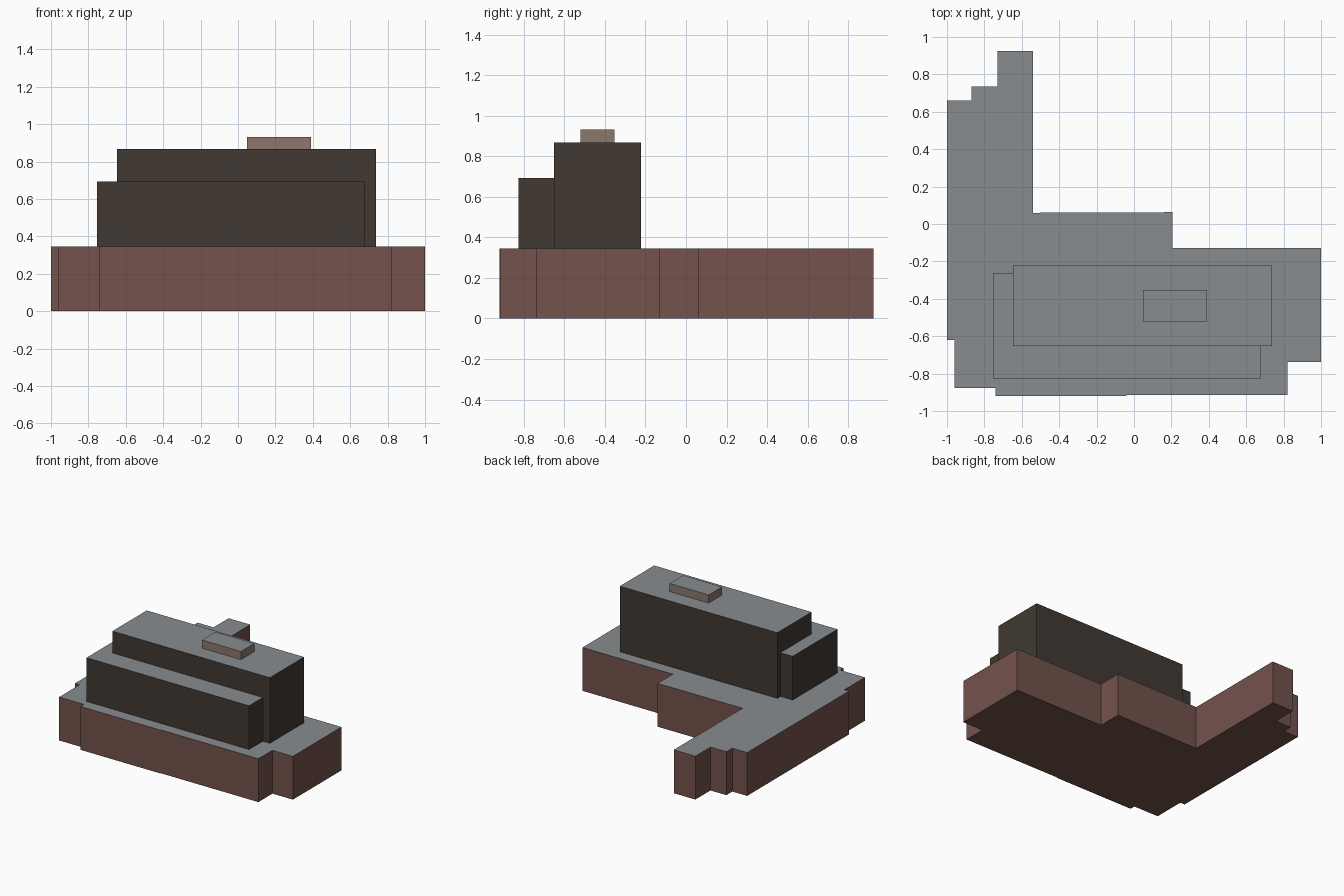
import bpy
import bmesh

if "Cube" in bpy.data.objects:
    bpy.data.objects.remove(bpy.data.objects["Cube"])


def material(name, rgb):
    """Flat material from 0-255 display values."""
    mat = bpy.data.materials.new(name)
    lin = [((c / 255 + 0.055) / 1.055) ** 2.4 for c in rgb]
    mat.diffuse_color = (*lin, 1.0)
    mat.use_nodes = True
    mat.node_tree.nodes["Principled BSDF"].inputs["Base Color"].default_value = mat.diffuse_color
    return mat


roof_grey = material("roof grey", (136, 140, 143))
brick_brown = material("brick brown", (115, 82, 76))
dark_wall = material("dark wall", (65, 57, 50))
taupe_wall = material("taupe wall", (139, 119, 109))


def block(name, outline, z0, z1, wall):
    """Extrude a plan outline; upward faces get the roof colour."""
    bm = bmesh.new()
    base = bm.faces.new([bm.verts.new((x, y, z0)) for x, y in outline])
    result = bmesh.ops.extrude_face_region(bm, geom=[base], use_keep_orig=True)
    top = [v for v in result["geom"] if isinstance(v, bmesh.types.BMVert)]
    bmesh.ops.translate(bm, verts=top, vec=(0, 0, z1 - z0))
    bmesh.ops.recalc_face_normals(bm, faces=bm.faces)
    for face in bm.faces:
        face.material_index = 1 if face.normal.z > 0.5 else 0
    mesh = bpy.data.meshes.new(name)
    bm.to_mesh(mesh)
    bm.free()
    mesh.materials.append(wall)
    mesh.materials.append(roof_grey)
    obj = bpy.data.objects.new(name, mesh)
    bpy.context.collection.objects.link(obj)
    return obj


def rect(x0, y0, x1, y1):
    return [(x0, y0), (x1, y0), (x1, y1), (x0, y1)]


# Wide ground storey with a rear wing
block("podium", [
    (-0.96, -0.877), (-0.74, -0.877), (-0.74, -0.92), (-0.04, -0.92),
    (-0.04, -0.915), (0.82, -0.915), (0.82, -0.738), (1.0, -0.738),
    (1.0, -0.128), (0.205, -0.128), (0.205, 0.063), (-0.54, 0.06),
    (-0.54, 0.925), (-0.73, 0.925), (-0.73, 0.735), (-0.87, 0.735),
    (-0.87, 0.66), (-1.0, 0.66), (-1.0, -0.62), (-0.96, -0.62),
], 0.0, 0.345, brick_brown)

# Lower step wrapping the front and left of the tower
block("lower_tier", [
    (-0.755, -0.825), (0.675, -0.825), (0.675, -0.652), (-0.648, -0.652),
    (-0.648, -0.262), (-0.755, -0.262),
], 0.345, 0.693, dark_wall)

# Main tower
block("tower", rect(-0.648, -0.652, 0.737, -0.222), 0.345, 0.867, dark_wall)

# Small plant room on the roof
block("roof_room", rect(0.047, -0.52, 0.39, -0.352), 0.867, 0.932, taupe_wall)
